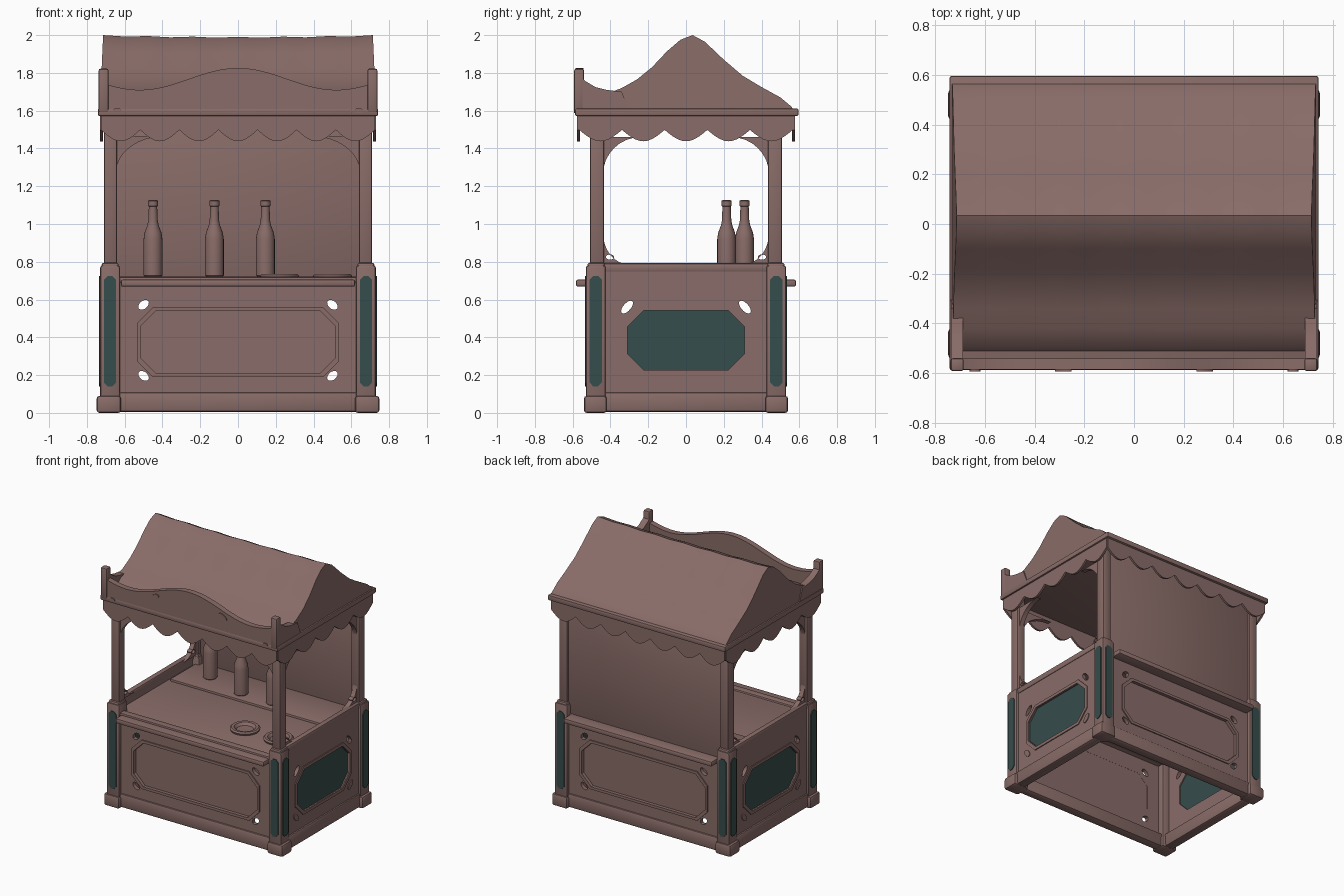
import bpy, bmesh, math
from mathutils import Matrix, Vector

cube = bpy.data.objects.get("Cube")
if cube:
    bpy.data.objects.remove(cube)


def material(name, rgb):
    m = bpy.data.materials.new(name)
    m.use_nodes = True
    m.diffuse_color = (*rgb, 1)
    m.node_tree.nodes["Principled BSDF"].inputs["Base Color"].default_value = (*rgb, 1)
    return m


WOOD = material("dusty rose brown", (0.25, 0.15, 0.138))
TEAL = material("dark teal", (0.036, 0.075, 0.072))
parts = []


def add(name, mesh, mat=WOOD):
    mesh.materials.clear()
    mesh.materials.append(mat)
    ob = bpy.data.objects.new(name, mesh)
    bpy.context.collection.objects.link(ob)
    parts.append(ob)
    return ob


def from_bmesh(name, bm, mat=WOOD):
    bmesh.ops.recalc_face_normals(bm, faces=bm.faces)
    mesh = bpy.data.meshes.new(name)
    bm.to_mesh(mesh)
    bm.free()
    return add(name, mesh, mat)


def box(name, x, y, z, bevel=0.008, mat=WOOD):
    """Box from (low, high) pairs along each axis."""
    bm = bmesh.new()
    bmesh.ops.create_cube(bm, size=1)
    for v in bm.verts:
        v.co = [s[0] + (c + 0.5) * (s[1] - s[0]) for s, c in zip((x, y, z), v.co)]
    if bevel:
        bmesh.ops.bevel(bm, geom=bm.edges[:], offset=bevel, segments=2, affect='EDGES', profile=0.5)
    return from_bmesh(name, bm, mat)


def span(a, b, side=1):
    return tuple(sorted((a * side, b * side)))


def plate(name, loops, axis, at, thick, mat=WOOD):
    """Extruded flat shape; the first loop is the outline, others are holes.
    axis 'x': loops in (y, z); axis 'y': loops in (x, z)."""
    cu = bpy.data.curves.new(name, 'CURVE')
    cu.dimensions, cu.fill_mode, cu.extrude = '2D', 'BOTH', thick / 2
    for loop in loops:
        sp = cu.splines.new('POLY')
        sp.points.add(len(loop) - 1)
        for p, (u, v) in zip(sp.points, loop):
            p.co = (u, v, 0, 1)
        sp.use_cyclic_u = True
    tmp = bpy.data.objects.new(name + "_tmp", cu)
    bpy.context.collection.objects.link(tmp)
    bpy.context.view_layer.update()
    mesh = bpy.data.meshes.new_from_object(tmp.evaluated_get(bpy.context.evaluated_depsgraph_get()))
    bpy.data.objects.remove(tmp)
    if axis == 'x':
        m = Matrix(((0, 0, 1, at), (1, 0, 0, 0), (0, 1, 0, 0), (0, 0, 0, 1)))
    else:
        m = Matrix(((1, 0, 0, 0), (0, 0, -1, at), (0, 1, 0, 0), (0, 0, 0, 1)))
    mesh.transform(m)
    return add(name, mesh, mat)


def rect(u, z0, z1):
    return [(-u, z0), (u, z0), (u, z1), (-u, z1)]


def octagon(u, z0, z1, c):
    return [(-u + c, z0), (u - c, z0), (u, z0 + c), (u, z1 - c),
            (u - c, z1), (-u + c, z1), (-u, z1 - c), (-u, z0 + c)]


def ellipse(u, v, a, b, tilt=0.0, n=14):
    ring = [(a * math.cos(t), b * math.sin(t)) for t in (2 * math.pi * i / n for i in range(n))]
    ct, st = math.cos(tilt), math.sin(tilt)
    return [(u + p * ct - q * st, v + p * st + q * ct) for p, q in ring]


def scallops(half, n, top, cusp, drop):
    """Valance outline with n hanging lobes."""
    steps = 10
    low = [(-half + 2 * half * i / (n * steps),
            cusp - drop * abs(math.sin(math.pi * i / steps))) for i in range(n * steps + 1)]
    return low + [(half, top), (-half, top)]


def bracket(u, v, du, dv):
    """Concave corner filler starting at corner (u, v)."""
    arc = [(u + du * (1 - math.sin(t)), v + dv * (1 - math.cos(t)))
           for t in (math.pi / 2 * i / 8 for i in range(9))]
    return [(u, v)] + arc


def lathe(name, profile, loc, n=20):
    bm = bmesh.new()
    rings = [[bm.verts.new(Vector(loc) + Vector((r * math.cos(a), r * math.sin(a), z)))
              for a in (2 * math.pi * i / n for i in range(n))] for r, z in profile]
    for lo, hi in zip(rings, rings[1:]):
        for i in range(n):
            bm.faces.new((lo[i], lo[(i + 1) % n], hi[(i + 1) % n], hi[i]))
    bm.faces.new(rings[0])
    bm.faces.new(rings[-1])
    return from_bmesh(name, bm)


# Corner posts with feet, caps and inset coloured strips
for sx in (1, -1):
    for sy in (1, -1):
        tag = ("left" if sx > 0 else "right") + ("_back" if sy > 0 else "_front")
        box("lower_post_" + tag, span(.625, .73, sx), span(.425, .53, sy), (0, .78), .012)
        box("post_foot_" + tag, span(.62, .748, sx), span(.42, .54, sy), (0, .09), .014)
        box("post_cap_" + tag, span(.632, .722, sx), span(.43, .522, sy), (.76, .795), .012)
        box("upper_post_" + tag, span(.64, .71, sx), span(.435, .508, sy), (.78, 1.58), .01)
        strip = octagon(.032, .14, .725, .02)
        plate("post_strip_y_" + tag, [[(u + sx * .678, z) for u, z in strip]], 'y', sy * .531, .009, TEAL)
        plate("post_strip_x_" + tag, [[(u + sy * .478, z) for u, z in strip]], 'x', sx * .731, .009, TEAL)

# Front and back panels: pierced board, recessed field, moulding, rails
for s, tag in ((-1, "front"), (1, "back")):
    holes = [ellipse(a * .5, z, .032, .021, a * t)
             for a in (1, -1) for z, t in ((.572, -.7), (.196, .7))]
    plate(tag + "_panel", [rect(.64, .03, .68), octagon(.52, .205, .545, .08)] + holes, 'y', s * .488, .03)
    plate(tag + "_panel_field", [octagon(.53, .195, .555, .08)], 'y', s * .48, .012)
    plate(tag + "_panel_moulding", [octagon(.535, .19, .56, .085), octagon(.515, .21, .54, .08)],
          'y', s * .496, .03)
    box(tag + "_base_rail", (-.64, .64), span(.44, .515, s), (.005, .11), .015)
    box(tag + "_counter_ledge", (-.62, .62), span(.44, .582, s), (.668, .706), .01)

# Side panels with coloured field
for s, tag in ((1, "left"), (-1, "right")):
    holes = [ellipse(a * .312, .56, .042, .02, -a * .85) for a in (1, -1)]
    plate(tag + "_panel", [rect(.45, .03, .785), octagon(.31, .228, .542, .085)] + holes, 'x', s * .695, .03)
    plate(tag + "_panel_field", [octagon(.32, .22, .55, .085)], 'x', s * .695, .012, TEAL)
    plate(tag + "_panel_moulding", [octagon(.335, .203, .567, .095), octagon(.312, .226, .544, .085)],
          'x', s * .702, .03)
    for a in (1, -1):
        plate(tag + "_panel_bead", [ellipse(a * .325, .215, .038, .02, a * .85)], 'x', s * .705, .022)
    box(tag + "_base_rail", span(.645, .722, s), (-.44, .44), (.005, .11), .015)
    box(tag + "_top_rail", span(.672, .716, s), (-.44, .44), (.745, .793), .012)

# Counter with raised rear shelf
box("counter_top", (-.69, .69), (-.5, .5), (.67, .706), .006)
box("counter_shelf", (-.66, .66), (.13, .47), (.69, .722), .006)
box("counter_lip", (-.64, .64), (-.515, -.46), (.69, .72), .008)

# Back wall
box("back_wall", (-.66, .66), (.465, .49), (.70, 1.6), .004)

# Curved brackets in the openings
for a in (1, -1):
    for s in (1, -1):
        plate("side_top_bracket", [bracket(a * .44, 1.46, -a * .20, -.20)], 'x', s * .675, .035)
        low = bracket(a * .44, .785, -a * .14, .17)
        plate("side_low_bracket", [low, ellipse(a * .402, .825, .022, .014)], 'x', s * .675, .035)
    plate("front_top_bracket", [bracket(a * .645, 1.465, -a * .26, -.19)], 'y', -.47, .035)

# Scalloped valances
for s in (1, -1):
    plate("long_valance", [scallops(.725, 7, 1.59, 1.498, .06)], 'y', s * .568, .016)
    plate("side_valance", [scallops(.565, 5, 1.59, 1.498, .06)], 'x', s * .722, .016)

# Canopy frame
box("canopy_frame", (-.742, .742), (-.588, .595), (1.572, 1.612), .008)

# Draped roof: profile lofted along x, sagging slightly in the middle
profile = [(-.52, 1.6), (-.49, 1.64), (-.42, 1.69), (-.34, 1.72), (-.26, 1.765), (-.18, 1.83),
           (-.1, 1.915), (-.03, 1.975), (.035, 2.0), (.1, 1.965), (.2, 1.87), (.3, 1.785),
           (.4, 1.725), (.5, 1.67), (.56, 1.62), (.57, 1.6)]
bm = bmesh.new()
rows, count = [], 24
for i in range(count + 1):
    t = 2 * i / count - 1
    sag = .009 * (1 - t * t) + .005 * math.sin(3 * math.pi * t) ** 2
    row = []
    for y, z in profile:
        h = (z - 1.6) / .4
        row.append(bm.verts.new((t * (.732 - .018 * h), y, z - sag * h)))
    rows.append(row)
for a, b in zip(rows, rows[1:]):
    for j in range(len(profile)):
        k = (j + 1) % len(profile)
        bm.faces.new((a[j], a[k], b[k], b[j]))
bm.faces.new(rows[0])
bm.faces.new(rows[-1])
from_bmesh("roof", bm)

# Wavy front fascia with corner blocks, wings and small ornaments
wave = []
for i in range(49):
    x = -.72 + 1.44 * i / 48
    z = 1.768 + .058 * math.cos(math.pi * x / .52)
    wave.append((x, z))
plate("front_fascia", [[(.735, 1.58), (-.735, 1.58)] + wave], 'y', -.564, .044)
for s in (1, -1):
    box("fascia_corner", span(.685, .738, s), (-.592, -.54), (1.59, 1.822), .01)
    plate("fascia_wing", [[(-.56, 1.6), (-.3, 1.6), (-.34, 1.70), (-.42, 1.71),
                           (-.48, 1.725), (-.53, 1.755), (-.56, 1.78)]], 'x', s * .712, .05)
    plate("fascia_leaf", [ellipse(s * .285, 1.717, .038, .017, -s * .5)], 'y', -.587, .012)
    plate("fascia_stud", [ellipse(s * .64, 1.6, .022, .014)], 'y', -.587, .014)

# Bottles and ring dishes
bottle = [(.04, 0), (.05, .01), (.05, .2), (.045, .235), (.03, .275), (.025, .3),
          (.022, .375), (.027, .378), (.027, .405), (.02, .408)]
for x, y in ((-.45, .31), (-.125, .215), (.145, .215)):
    lathe("bottle", bottle, (x, y, .718))
dish = [(.06, 0), (.1, .008), (.105, .022), (.095, .032), (.075, .03), (.058, .012), (.02, .01)]
for x in (.22, .5):
    lathe("dish", dish, (x, -.23, .703), 28)

# Smooth shading with sharp edges kept
bpy.ops.object.select_all(action='DESELECT')
for ob in parts:
    ob.select_set(True)
bpy.context.view_layer.objects.active = parts[0]
bpy.ops.object.shade_smooth_by_angle(angle=math.radians(35))
